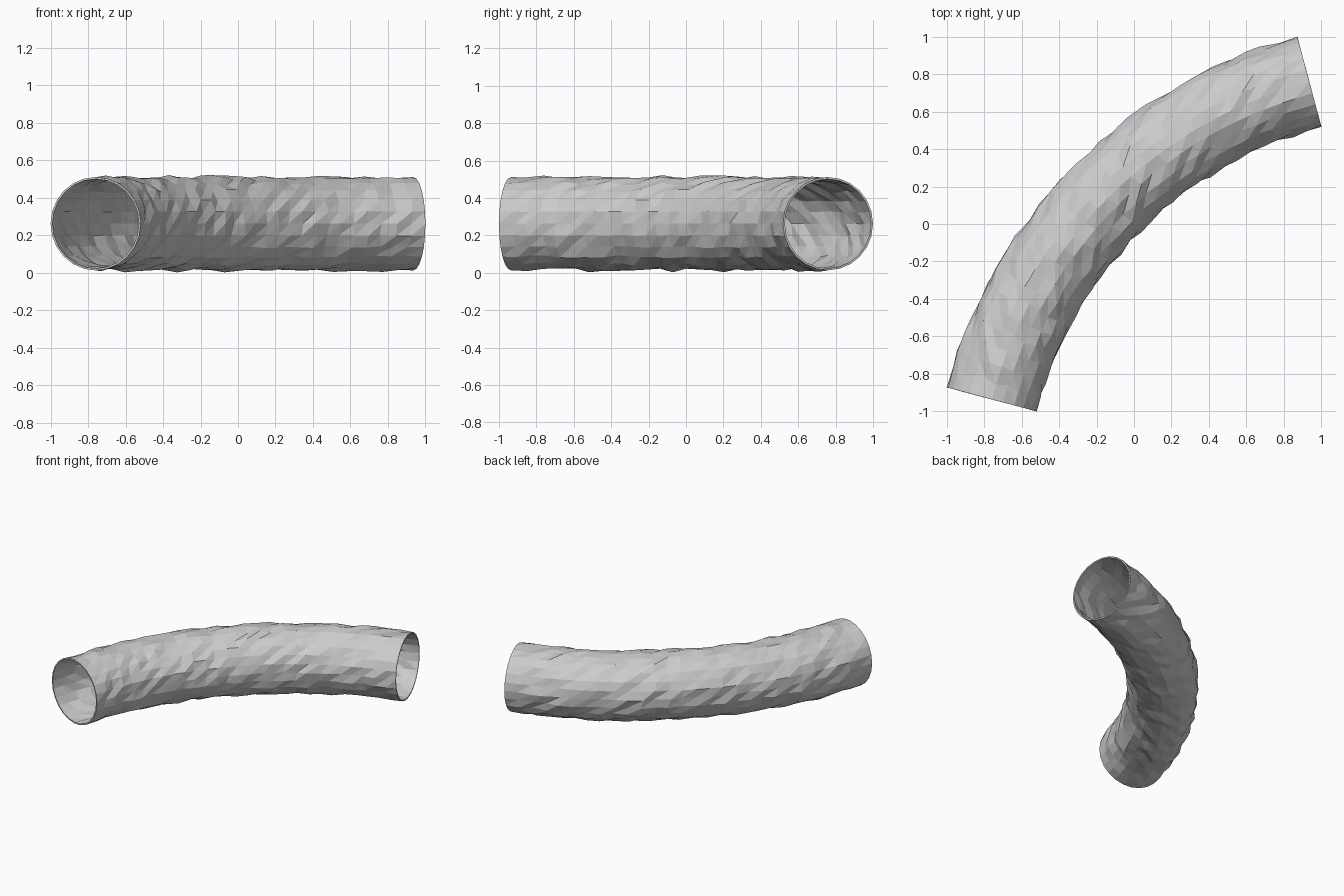
import bpy, bmesh, math, random

if "Cube" in bpy.data.objects:
    bpy.data.objects.remove(bpy.data.objects["Cube"])

random.seed(7)
BEND_R, TUBE_R, BEND = 2.397, 0.249, math.radians(60)
CX, CY, CZ = 1.556, -1.556, 0.262
SIDES, RINGS = 24, 28

bm = bmesh.new()


def ring(i):
    # one cross-section of the bend, dented except at the clean-cut ends
    end = i in (0, RINGS)
    a = math.radians(165) - BEND * i / RINGS
    verts = []
    for j in range(SIDES):
        t = 2 * math.pi * j / SIDES
        r = TUBE_R + (0 if end else random.uniform(-0.011, 0.011))
        aa = a + (0 if end else random.uniform(-0.005, 0.005))
        d = BEND_R + r * math.cos(t)
        verts.append(bm.verts.new((CX + d * math.cos(aa), CY + d * math.sin(aa),
                                   CZ + r * math.sin(t))))
    return verts


# Tube skin: triangles whose diagonals spiral along the bend
rings = [ring(i) for i in range(RINGS + 1)]
for a, b in zip(rings, rings[1:]):
    for j in range(SIDES):
        k = (j + 1) % SIDES
        bm.faces.new((a[j], a[k], b[j]))
        bm.faces.new((a[k], b[k], b[j]))
bmesh.ops.recalc_face_normals(bm, faces=bm.faces)
# make the skin face outwards
f = bm.faces[0] if not bm.faces.ensure_lookup_table() else None
c = f.calc_center_median()
if f.normal.x * (c.x - CX) + f.normal.y * (c.y - CY) < 0:
    bmesh.ops.reverse_faces(bm, faces=bm.faces)

mesh = bpy.data.meshes.new("bent_pipe")
bm.to_mesh(mesh)
bm.free()
pipe = bpy.data.objects.new("bent_pipe", mesh)
bpy.context.collection.objects.link(pipe)

# Thin wall
wall = pipe.modifiers.new("wall", "SOLIDIFY")
wall.thickness = 0.01
wall.offset = -1
